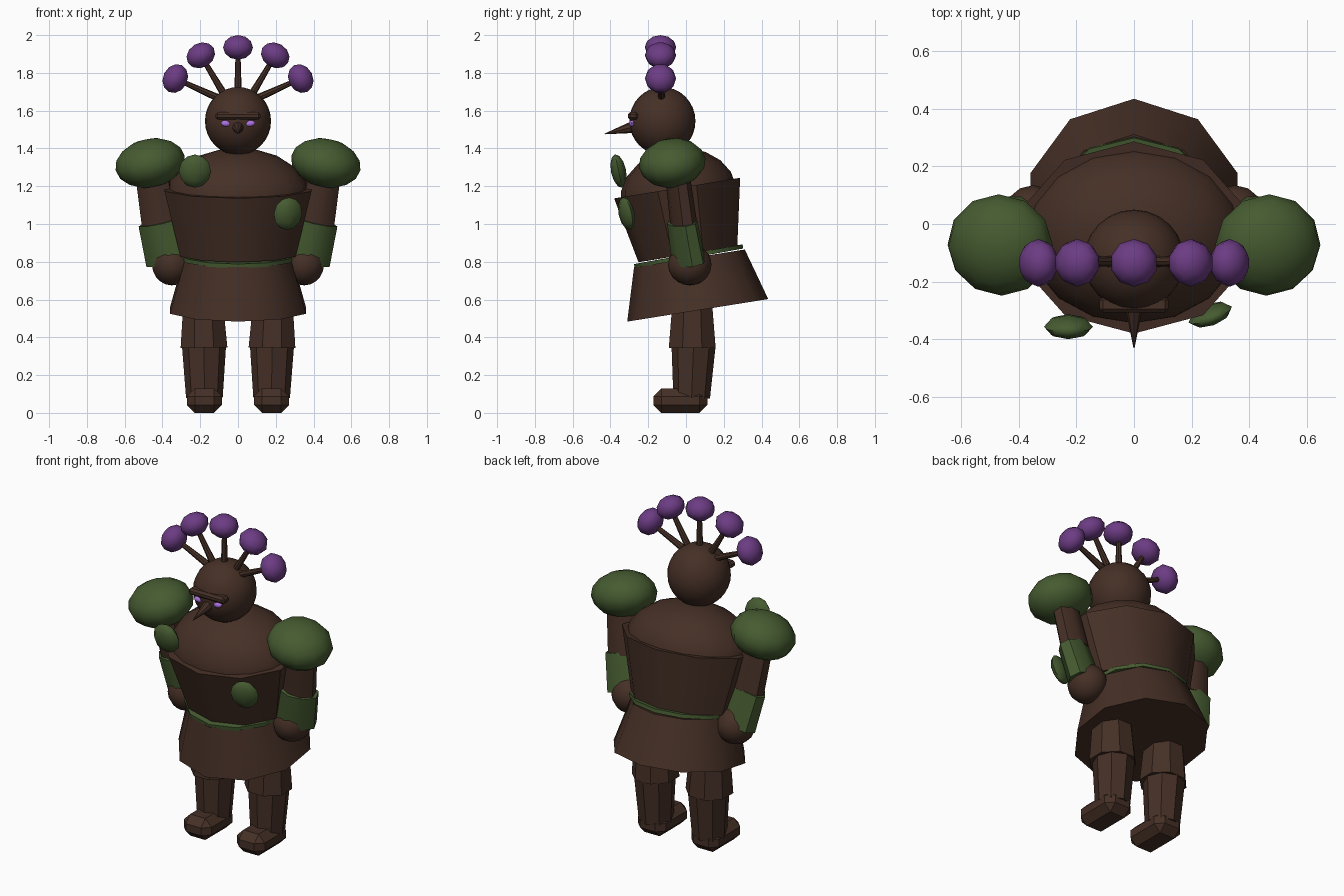
import bpy, bmesh
from math import radians
from mathutils import Matrix, Vector, Euler

cube = bpy.data.objects.get("Cube")
if cube:
    bpy.data.objects.remove(cube)


def material(name, r, g, b):
    m = bpy.data.materials.new(name)
    m.use_nodes = True
    m.diffuse_color = (r, g, b, 1)
    bsdf = m.node_tree.nodes["Principled BSDF"]
    bsdf.inputs["Base Color"].default_value = (r, g, b, 1)
    bsdf.inputs["Roughness"].default_value = 0.9
    return m


BARK = material("dark_bark", 0.06, 0.029, 0.019)
MOSS = material("moss_green", 0.06, 0.105, 0.03)
BLOOM = material("purple_bloom", 0.15, 0.045, 0.23)
GLOW = material("violet_eye", 0.42, 0.17, 0.75)
LEAN = 10  # backward slope of the body armour, in degrees


def finish(name, bm, mat, angle=40):
    bmesh.ops.recalc_face_normals(bm, faces=bm.faces)
    mesh = bpy.data.meshes.new(name)
    bm.to_mesh(mesh)
    bm.free()
    mesh.materials.append(mat)
    ob = bpy.data.objects.new(name, mesh)
    bpy.context.collection.objects.link(ob)
    bpy.ops.object.select_all(action='DESELECT')
    ob.select_set(True)
    bpy.context.view_layer.objects.active = ob
    bpy.ops.object.shade_smooth_by_angle(angle=radians(angle))
    return ob


def taper(name, start, end, r0, r1, sides, mat, wide=1, spin=0):
    """Tapered prism between two points; wide stretches it along x."""
    a, b = Vector(start), Vector(end)
    axis = b - a
    turn = Vector((0, 0, 1)).rotation_difference(axis).to_matrix().to_4x4()
    m = (Matrix.Translation((a + b) / 2) @ turn @ Matrix.Diagonal((wide, 1, 1, 1))
         @ Matrix.Rotation(radians(spin), 4, 'Z'))
    bm = bmesh.new()
    bmesh.ops.create_cone(bm, cap_ends=True, segments=sides, radius1=r0,
                          radius2=r1, depth=axis.length, matrix=m)
    return finish(name, bm, mat)


def blob(name, centre, radii, mat, rot=(0, 0, 0), seg=10, rings=6):
    m = (Matrix.Translation(centre)
         @ Euler([radians(d) for d in rot]).to_matrix().to_4x4()
         @ Matrix.Diagonal((*radii, 1)))
    bm = bmesh.new()
    bmesh.ops.create_uvsphere(bm, u_segments=seg, v_segments=rings, radius=1, matrix=m)
    return finish(name, bm, mat)


def block(name, centre, size, mat, chamfer):
    m = Matrix.Translation(centre) @ Matrix.Diagonal((*size, 1))
    bm = bmesh.new()
    bmesh.ops.create_cube(bm, size=1, matrix=m)
    bmesh.ops.bevel(bm, geom=bm.edges[:], offset=chamfer, segments=1, affect='EDGES')
    return finish(name, bm, mat, 30)


# Body: skirt, chest armour, domed upper back and mossy belt
taper("skirt", (0, 0.062, 0.543), (0, 0.018, 0.818), 0.378, 0.297, 10, BARK)
taper("chest", (0, 0.01, 0.84), (0, -0.047, 1.19), 0.265, 0.338, 10, BARK, wide=1.21)
blob("upper_body", (0, -0.04, 1.15), (0.38, 0.31, 0.25), BARK, (LEAN, 0, 0), 16, 10)
taper("belt", (0, 0.016, 0.818), (0, 0.012, 0.84), 0.292, 0.292, 12, MOSS, wide=1.06)

# Moss tufts on the chest
blob("right_chest_moss", (-0.228, -0.357, 1.28), (0.085, 0.04, 0.09), MOSS, (12, 0, 0), 8, 6)
blob("left_chest_moss", (0.265, -0.315, 1.055), (0.08, 0.035, 0.088), MOSS, (12, 0, 20), 8, 6)

# Head and face
blob("head", (0, -0.125, 1.545), (0.175, 0.175, 0.18), BARK, seg=24, rings=16)
taper("beak", (0, -0.26, 1.518), (0, -0.43, 1.477), 0.036, 0.002, 8, BARK)
block("brow", (0, -0.28, 1.572), (0.24, 0.055, 0.04), BARK, 0.012)

# Crest of five stalks with blossoms
for i, (x0, z0, x1, z1, tilt) in enumerate([(0, 1.69, 0, 1.935, 0),
                                            (0.07, 1.68, 0.197, 1.893, 30),
                                            (0.1, 1.665, 0.332, 1.77, 64)]):
    for side in ((1, -1) if i else (1,)):
        tag = "centre" if not i else ("left_" if side > 0 else "right_") + ("inner", "outer")[i - 1]
        taper(tag + "_stalk", (side * x0, -0.13, z0), (side * x1, -0.13, z1),
              0.02, 0.012, 8, BARK)
        blob(tag + "_blossom", (side * x1, -0.135, z1), (0.083, 0.083, 0.065), BLOOM,
             (0, side * tilt, 0))

# Paired parts
for s, tag in ((1, "left_"), (-1, "right_")):
    blob(tag + "eye", (s * 0.065, -0.285, 1.532), (0.028, 0.016, 0.017), GLOW, (0, s * -8, 0))

    # Arm
    blob(tag + "shoulder_moss", (s * 0.465, -0.073, 1.323), (0.187, 0.178, 0.128), MOSS,
         (8, s * 12, 0), 12, 8)
    taper(tag + "upper_arm", (s * 0.46, -0.05, 1.3), (s * 0.412, -0.012, 1.0),
          0.092, 0.102, 8, BARK, wide=0.68, spin=22.5)
    taper(tag + "bracer", (s * 0.42, -0.02, 1.01), (s * 0.367, 0.015, 0.8),
          0.115, 0.128, 8, MOSS, wide=0.65, spin=22.5)
    blob(tag + "hand", (s * 0.35, 0.02, 0.785), (0.108, 0.115, 0.11), BARK, seg=14, rings=10)

    # Leg
    taper(tag + "thigh", (s * 0.185, 0.033, 0.6), (s * 0.18, 0.033, 0.345),
          0.112, 0.134, 8, BARK, spin=22.5)
    taper(tag + "shin", (s * 0.18, 0.04, 0.36), (s * 0.178, 0.03, 0.08),
          0.117, 0.097, 8, BARK, spin=22.5)
    block(tag + "foot", (s * 0.178, -0.03, 0.065), (0.185, 0.285, 0.13), BARK, 0.042)
